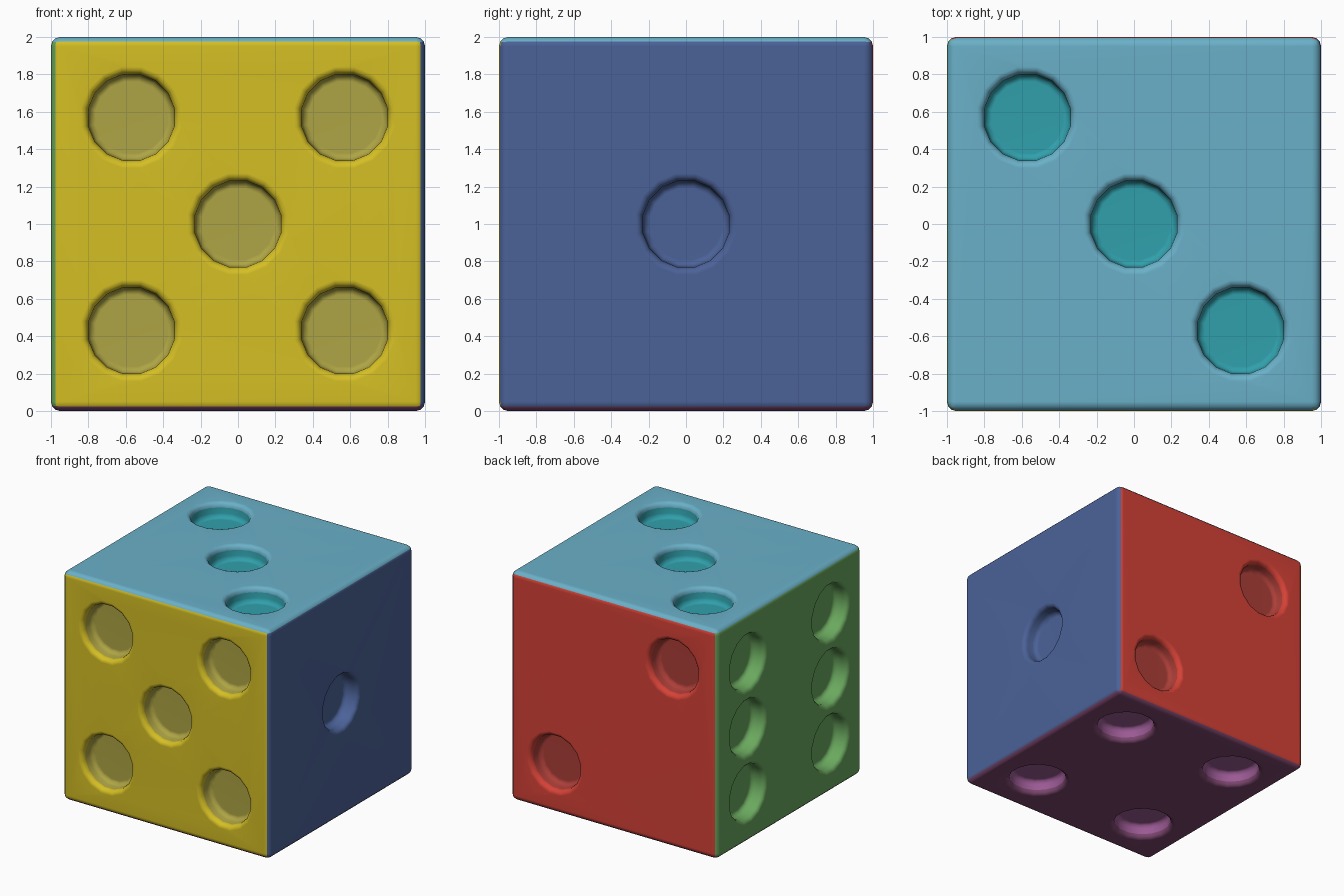
import bpy, bmesh, math
from mathutils import Vector

if "Cube" in bpy.data.objects:
    bpy.data.objects.remove(bpy.data.objects["Cube"])


def material(name, r, g, b):
    m = bpy.data.materials.new(name)
    lin = [((c / 255 + 0.055) / 1.055) ** 2.4 for c in (r, g, b)]
    m.diffuse_color = (*lin, 1)
    m.use_nodes = True
    m.node_tree.nodes["Principled BSDF"].inputs["Base Color"].default_value = m.diffuse_color
    return m


mats = [material(*c) for c in (
    ("yellow", 213, 191, 36), ("blue", 75, 98, 152), ("sky_blue", 106, 176, 200),
    ("red", 214, 66, 55), ("green", 106, 168, 94), ("plum", 124, 70, 110),
    ("olive_pip", 174, 164, 68), ("teal_pip", 48, 160, 172),
    ("dark_red_pip", 172, 62, 56), ("violet_pip", 155, 90, 148))]

P = 0.57
diag = [(-P, P), (P, -P)]
corners = [(sx * P, sy * P) for sx in (-1, 1) for sy in (-1, 1)]
six = [(u, v) for u in (-P, P) for v in (-P, 0, P)]
X, Y, Z = Vector((1, 0, 0)), Vector((0, 1, 0)), Vector((0, 0, 1))
# outward normal, in-plane axes, spot centres, face colour, spot colour
sides = [(-Y, X, Z, corners + [(0, 0)], 0, 6),
         (X, Y, Z, [(0, 0)], 1, 1),
         (Z, X, Y, diag + [(0, 0)], 2, 7),
         (Y, X, Z, diag, 3, 8),
         (-X, Y, Z, six, 4, 4),
         (-Z, X, Y, corners, 5, 9)]

# spot cross-section: radius, depth (soft lip, wall, rounded floor)
profile = [(0.275, 0), (0.255, 0.006), (0.241, 0.02), (0.235, 0.042),
           (0.233, 0.09), (0.222, 0.118), (0.195, 0.13)]
LIP, N = 3, 16

# rounded cube body
bm = bmesh.new()
bmesh.ops.create_cube(bm, size=2)
bmesh.ops.bevel(bm, geom=bm.edges[:], offset=0.05, segments=3, profile=0.5, affect='EDGES')
bm.normal_update()

# edge rounding takes the colour of its strongest direction, z before x before y
for f in bm.faces:
    n = f.normal
    f.material_index = max(sides, key=lambda s: n.dot(s[0]) *
                           (1.1 if s[0].z else 1.05 if s[0].x else 1))[4]

# open each side, sink the spots, then fill around them
for n, u, v, spots, face_mat, spot_mat in sides:
    big = next(f for f in bm.faces if f.normal.dot(n) > 0.999 and f.calc_area() > 2)
    outline = list(big.edges)
    bmesh.ops.delete(bm, geom=[big], context='FACES_ONLY')
    for a, b in spots:
        rings = []
        for r, d in profile:
            rings.append([bm.verts.new(n * (1 - d) + u * (a + r * math.cos(t)) + v * (b + r * math.sin(t)))
                          for t in ((k + 0.5) * math.tau / N for k in range(N))])
        made = []
        for i in range(len(rings) - 1):
            for k in range(N):
                j = (k + 1) % N
                f = bm.faces.new((rings[i][k], rings[i][j], rings[i + 1][j], rings[i + 1][k]))
                f.material_index = face_mat if i < LIP else spot_mat
                made.append(f)
        floor = bm.faces.new(rings[-1])
        floor.material_index = spot_mat
        made.append(floor)
        floor.normal_update()
        if floor.normal.dot(n) < 0:
            bmesh.ops.reverse_faces(bm, faces=made)
        outline += [bm.edges.get((rings[0][k], rings[0][(k + 1) % N])) for k in range(N)]
    filled = bmesh.ops.triangle_fill(bm, edges=outline, use_beauty=True, normal=n)
    for f in (g for g in filled["geom"] if isinstance(g, bmesh.types.BMFace)):
        f.material_index = face_mat
        f.normal_update()
        if f.normal.dot(n) < 0:
            f.normal_flip()

bmesh.ops.translate(bm, vec=(0, 0, 1), verts=bm.verts[:])
me = bpy.data.meshes.new("spotted_cube")
bm.to_mesh(me)
bm.free()
for m in mats:
    me.materials.append(m)
cube = bpy.data.objects.new("spotted_cube", me)
bpy.context.collection.objects.link(cube)
bpy.context.view_layer.objects.active = cube
cube.select_set(True)
bpy.ops.object.shade_smooth_by_angle(angle=math.radians(50))
# keep the large sides flat under smooth shading
wn = cube.modifiers.new("flat_sides", 'WEIGHTED_NORMAL')
wn.keep_sharp = True
